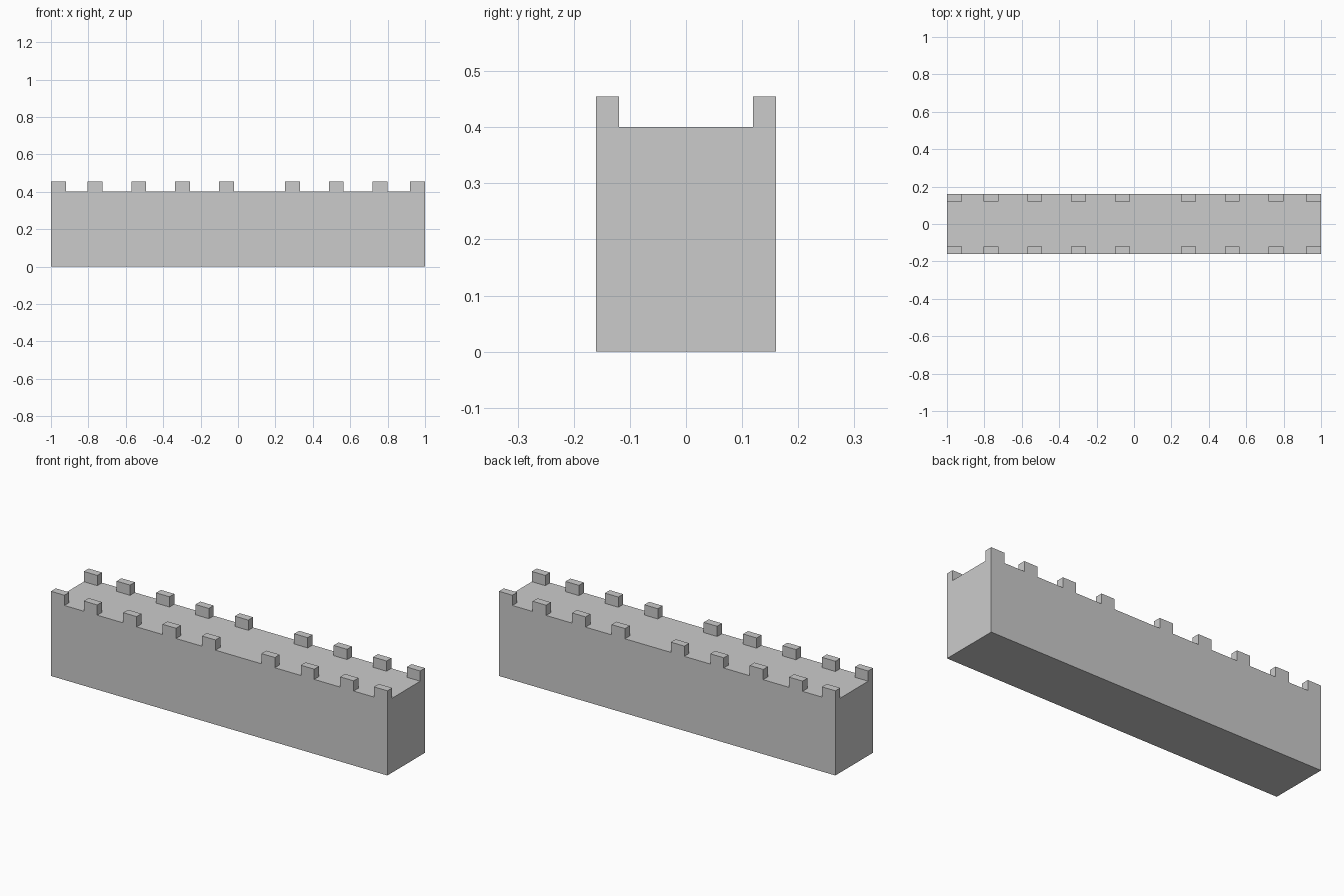
import bpy

if "Cube" in bpy.data.objects:
    bpy.data.objects.remove(bpy.data.objects["Cube"])

LENGTH, DEPTH, WALL_H = 2.0, 0.32, 0.40
M_W, M_D, M_H = 0.08, 0.041, 0.055


def box(name, center, size):
    bpy.ops.mesh.primitive_cube_add(size=1, location=center)
    obj = bpy.context.object
    obj.name = name
    obj.scale = size
    bpy.ops.object.transform_apply(location=False, rotation=False, scale=True)
    return obj


# Solid wall body
box("wall_body", (0, 0, WALL_H / 2), (LENGTH, DEPTH, WALL_H))

# Battlement blocks along both long edges: end blocks, plus evenly stepped
# runs either side of the wider gap
step = 0.2343
xs = [-0.96] + [-0.765 + i * step for i in range(4)]
xs += [0.291 + i * step for i in range(3)] + [0.96]
for side, sign in (("front", -1), ("back", 1)):
    y = sign * (DEPTH - M_D) / 2
    for i, x in enumerate(xs):
        box(f"{side}_merlon_{i + 1}", (x, y, WALL_H + M_H / 2), (M_W, M_D, M_H))
